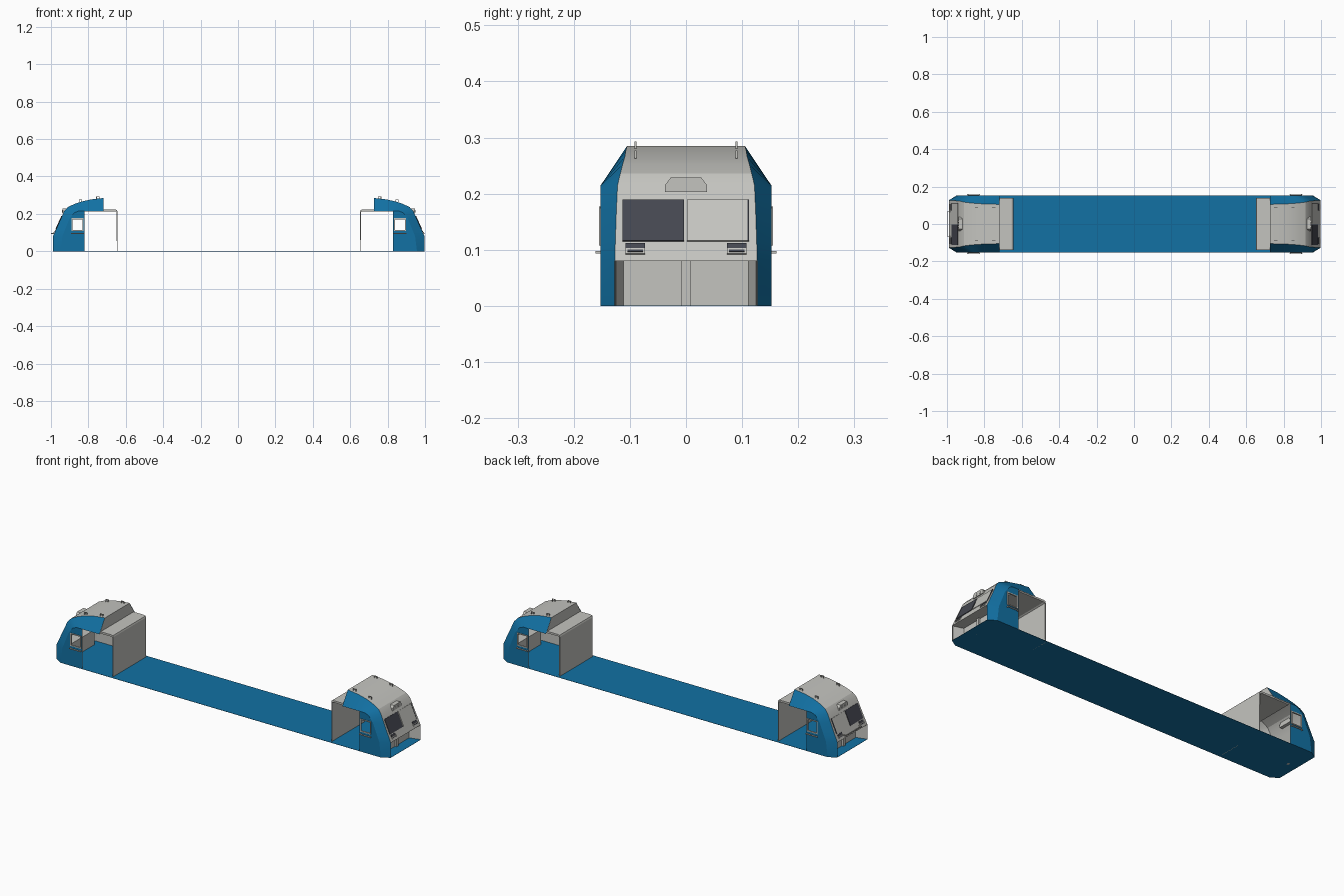
import bpy, bmesh, math
from mathutils import Vector

if "Cube" in bpy.data.objects:
    bpy.data.objects.remove(bpy.data.objects["Cube"])


def material(name, col):
    m = bpy.data.materials.new(name)
    m.diffuse_color = (*col, 1)
    m.use_nodes = True
    m.node_tree.nodes["Principled BSDF"].inputs["Base Color"].default_value = m.diffuse_color
    return m


BLUE = material("blue paint", (0.006, 0.165, 0.37))
GREY = material("light grey paint", (0.55, 0.55, 0.52))
DARK = material("dark glass", (0.058, 0.062, 0.08))

side = 1  # which end is being built: 1 = right, -1 = left


def place(p):
    """Mirror a right-end point to the current end (ends sit slightly off centre)."""
    x, y, z = p
    return Vector((x if side > 0 else 0.008 - x, y, z))


def finish(bm, name, mat, smooth=False):
    me = bpy.data.meshes.new(name)
    bm.to_mesh(me)
    bm.free()
    me.materials.append(mat)
    ob = bpy.data.objects.new(name, me)
    bpy.context.collection.objects.link(ob)
    if smooth:
        bpy.ops.object.select_all(action='DESELECT')
        ob.select_set(True)
        bpy.context.view_layer.objects.active = ob
        bpy.ops.object.shade_smooth_by_angle(angle=math.radians(20))
    return ob


def sheet(name, faces, mat, scale=1.0, inward=False, smooth=False):
    """Open surface whose faces point away from (or toward) the cab centre."""
    c = place((0.8, 0, 0.1))
    bm = bmesh.new()
    for f in faces:
        bm.faces.new([bm.verts.new(c + (place(p) - c) * scale) for p in f])
    bmesh.ops.remove_doubles(bm, verts=bm.verts, dist=1e-5)
    bm.normal_update()
    for f in bm.faces:
        if (f.normal.dot(f.calc_center_median() - c) < 0) != inward:
            f.normal_flip()
    return finish(bm, name, mat, smooth)


def prism(name, pts, d, mat):
    """Closed solid: polygon swept along vector d."""
    bm = bmesh.new()
    a = [bm.verts.new(place(p)) for p in pts]
    b = [bm.verts.new(place(Vector(p) + Vector(d))) for p in pts]
    bm.faces.new(a)
    bm.faces.new(b[::-1])
    n = len(a)
    for i in range(n):
        bm.faces.new((a[i], b[i], b[(i + 1) % n], a[(i + 1) % n]))
    bmesh.ops.recalc_face_normals(bm, faces=bm.faces)
    return finish(bm, name, mat)


def box(name, x0, x1, y0, y1, z0, z1, mat):
    return prism(name, [(x0, y0, z0), (x1, y0, z0), (x1, y1, z0), (x0, y1, z0)], (0, 0, z1 - z0), mat)


def nose_plate(name, y0, y1, z0, z1, mat, t=0.003):
    """Thin plate lying on the sloped nose."""
    nx = lambda z: 0.998 - (z - 0.08) * 0.452 - 0.001
    return prism(name, [(nx(z0), y0, z0), (nx(z0), y1, z0), (nx(z1), y1, z1), (nx(z1), y0, z1)],
                 (t, 0, t * 0.45), mat)


# Side edge (x, z) at y = W paired with nose / roof edge (x, y, z)
W = 0.152
EDGE = [(0.957, 0), (0.947, 0.08), (0.934, 0.112), (0.91, 0.172), (0.885, 0.205),
        (0.862, 0.215), (0.845, 0.215), (0.83, 0.215), (0.78, 0.215), (0.727, 0.215)]
RIM = [(0.998, 0.127, 0), (0.998, 0.127, 0.08), (0.983, 0.126, 0.112), (0.956, 0.124, 0.172),
       (0.937, 0.122, 0.215), (0.918, 0.117, 0.236), (0.885, 0.113, 0.252),
       (0.845, 0.109, 0.266), (0.79, 0.107, 0.278), (0.727, 0.105, 0.285)]
WX0, WX1, WZ0, WZ1 = 0.839, 0.893, 0.113, 0.172  # side window opening


def flip_y(p):
    return (p[0], -p[1], p[2])


def build_cab(tag):
    for s, lab in ((1, "back"), (-1, "front")):
        e = [(x, s * W, z) for x, z in EDGE]
        r = [(x, s * y, z) for x, y, z in RIM]
        v = lambda x, z: (x, s * W, z)
        # side wall in pieces around the window, then the slanted corner band
        faces = [[v(0.83, 0), e[0], e[1], e[2], v(WX1, WZ0), v(WX0, WZ0), v(0.83, WZ0)],
                 [v(0.83, WZ0), v(WX0, WZ0), v(WX0, WZ1), v(0.83, WZ1)],
                 [v(WX1, WZ0), e[2], e[3], v(WX1, WZ1)],
                 [v(0.83, WZ1), v(WX0, WZ1), v(WX1, WZ1), e[3], e[4], e[5], e[6], e[7]]]
        faces += [[e[i], e[i + 1], r[i + 1], r[i]] for i in range(len(e) - 1)]
        sheet(f"{tag}_{lab}_side", faces, BLUE, smooth=True)
        sheet(f"{tag}_{lab}_lining", faces, GREY, 0.985, True, smooth=True)
        # window frame bars
        y0, y1 = sorted((s * 0.147, s * 0.155))
        b = 0.005
        box(f"{tag}_{lab}_frame_sill", WX0 - b, WX1 + b, y0, y1, WZ0 - b, WZ0, GREY)
        box(f"{tag}_{lab}_frame_head", WX0 - b, WX1 + b, y0, y1, WZ1, WZ1 + b, GREY)
        box(f"{tag}_{lab}_frame_rear", WX0 - b, WX0, y0, y1, WZ0, WZ1, GREY)
        box(f"{tag}_{lab}_frame_fore", WX1, WX1 + b, y0, y1, WZ0, WZ1, GREY)
        # grab rail below the window
        y0, y1 = sorted((s * 0.157, s * 0.161))
        box(f"{tag}_{lab}_side_rail", 0.832, 0.9, y0, y1, 0.093, 0.098, GREY)
        y0, y1 = sorted((s * 0.15, s * 0.158))
        for x in (0.834, 0.894):
            box(f"{tag}_{lab}_rail_post", x, x + 0.004, y0, y1, 0.093, 0.098, GREY)
        # roof lifting eyes
        for x, z in ((0.757, 0.279), (0.85, 0.263)):
            yc = s * 0.09
            for k in (-0.007, 0.007):
                box(f"{tag}_roof_eye_leg", x + k - 0.002, x + k + 0.002, yc - 0.002, yc + 0.002, z, z + 0.012, GREY)
            box(f"{tag}_roof_eye_bar", x - 0.009, x + 0.009, yc - 0.002, yc + 0.002, z + 0.011, z + 0.014, GREY)
        # headlight: dark strip above a small lamp box
        y0, y1 = sorted((s * 0.073, s * 0.108))
        nose_plate(f"{tag}_{lab}_headlight_glass", y0, y1, 0.102, 0.111, DARK)
        nose_plate(f"{tag}_{lab}_headlight_case", y0, y1, 0.091, 0.101, GREY, 0.005)
        nose_plate(f"{tag}_{lab}_headlight_slot", y0 + 0.004, y1 - 0.004, 0.094, 0.098, DARK, 0.006)

    # nose and roof
    faces = [[RIM[i], RIM[i + 1], flip_y(RIM[i + 1]), flip_y(RIM[i])] for i in range(1, len(RIM) - 1)]
    sheet(f"{tag}_nose_and_roof", faces, GREY, smooth=True)
    sheet(f"{tag}_roof_lining", faces, GREY, 0.985, True, smooth=True)
    # roof end face above the ledge
    prism(f"{tag}_roof_end", [(0.727, -0.145, 0.222), (0.727, 0.145, 0.222), (0.727, 0.105, 0.284),
                              (0.727, -0.105, 0.284)], (0.002, 0, 0), GREY)
    # recess under the nose
    a, b, h = (0.998, 0.127), (0.94, 0.111), 0.08
    sheet(f"{tag}_nose_recess",
          [[(*b, 0), (b[0], -b[1], 0), (b[0], -b[1], h), (*b, h)],
           [(*a, 0), (*b, 0), (*b, h), (*a, h)],
           [(a[0], -a[1], 0), (b[0], -b[1], 0), (b[0], -b[1], h), (a[0], -a[1], h)]], GREY)
    prism(f"{tag}_recess_top", [(*a, h), (*b, h), (b[0], -b[1], h), (a[0], -a[1], h)], (0, 0, 0.001), GREY)
    box(f"{tag}_recess_post", 0.938, 0.95, -0.008, 0.008, 0, h, GREY)
    # windscreen: glazed half, plain half with a pillar bar
    nose_plate(f"{tag}_windscreen", -0.113, -0.004, 0.115, 0.188, DARK)
    nose_plate(f"{tag}_windscreen_panel", 0.002, 0.112, 0.115, 0.188, GREY)
    nose_plate(f"{tag}_windscreen_bar", 0.110, 0.1125, 0.115, 0.188, DARK, 0.004)
    # top lamp housing with two lamps
    prism(f"{tag}_top_lamp_housing", [(0.947, y, z) for y, z in
          ((-0.037, 0.203), (-0.037, 0.216), (-0.027, 0.229), (0.027, 0.229), (0.037, 0.216), (0.037, 0.203))],
          (-0.024, 0, 0), GREY)
    for yc in (-0.013, 0.013):
        prism(f"{tag}_top_lamp", [(0.946, yc + 0.007 * math.cos(t * math.pi / 6),
                                   0.215 + 0.007 * math.sin(t * math.pi / 6)) for t in range(12)],
              (0.003, 0, 0), GREY)
    # bulkhead that turns over into the ledge
    prism(f"{tag}_bulkhead_ledge", [(x, -0.14, z) for x, z in
          ((0.653, 0), (0.653, 0.213), (0.656, 0.221), (0.664, 0.224), (0.83, 0.224), (0.83, 0.214),
           (0.664, 0.214), (0.657, 0.21), (0.656, 0))], (0, 0.28, 0), GREY)


side = 1
build_cab("right_cab")
side = -1
build_cab("left_cab")
# front handrail, left end only
box("nose_handrail", 1.004, 1.008, -0.068, 0.068, 0.093, 0.097, GREY)
for y in (-0.068, 0.064):
    box("nose_handrail_post", 0.985, 1.005, y, y + 0.004, 0.093, 0.097, GREY)

# long floor
side = 1
half = [(0.998, -0.127), (0.998, 0.127), (0.957, W)]
outline = half + [(0.008 - x, y) for x, y in ((0.957, W), (0.998, 0.127), (0.998, -0.127), (0.957, -W))] + [(0.957, -W)]
prism("floor", [(x, y, 0) for x, y in outline], (0, 0, 0.001), BLUE)
